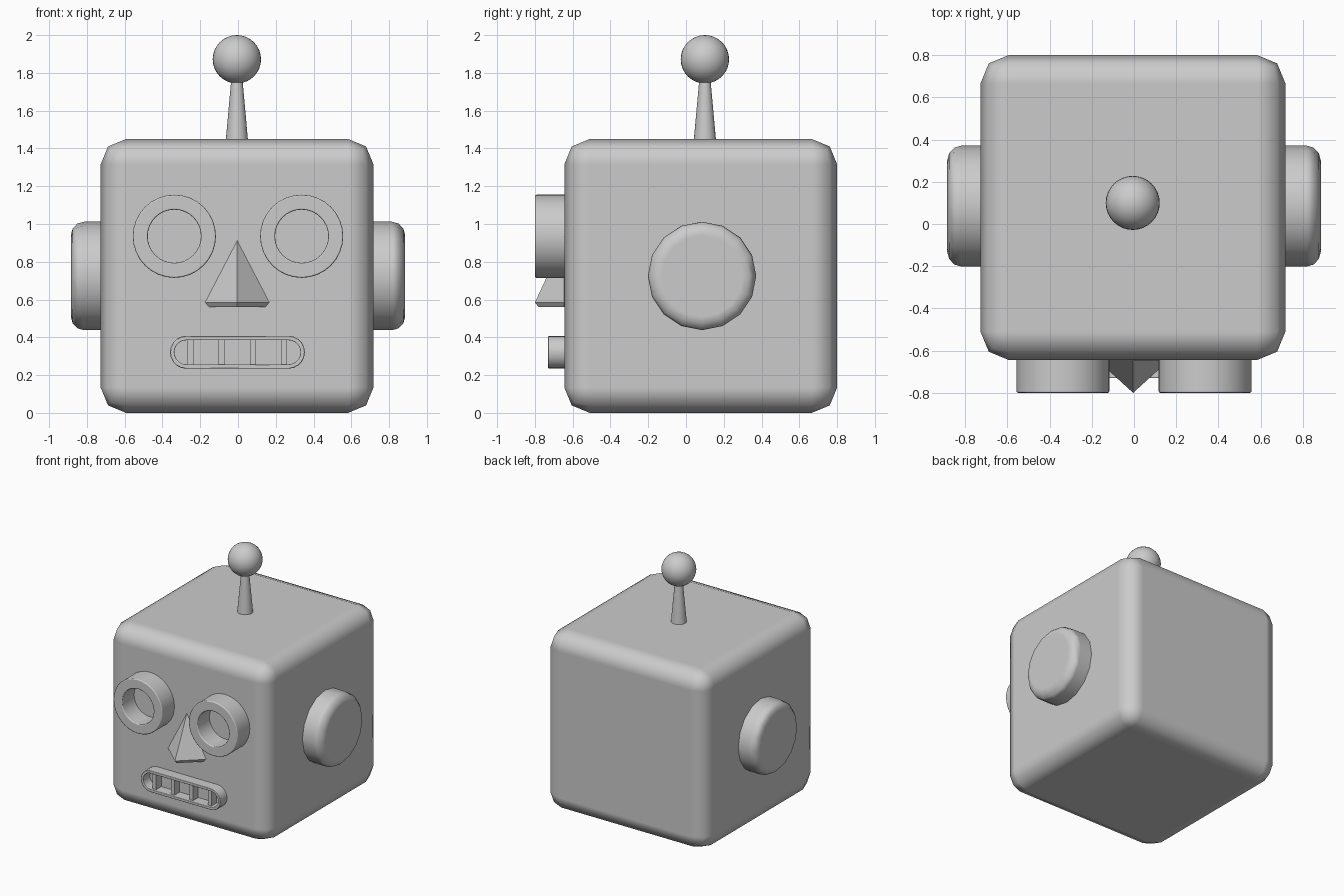
import bpy, bmesh
from math import sin, cos, pi, radians

if "Cube" in bpy.data.objects:
    bpy.data.objects.remove(bpy.data.objects["Cube"])

FACE = -0.645   # y of the front of the head


def finish(obj, name, bevel=0.0, segments=2, angle=60):
    obj.name = name
    bpy.ops.object.select_all(action='DESELECT')
    obj.select_set(True)
    bpy.context.view_layer.objects.active = obj
    bpy.ops.object.transform_apply(location=False, rotation=True, scale=True)
    bpy.ops.object.shade_smooth_by_angle(angle=radians(angle))
    if bevel:
        m = obj.modifiers.new("rounding", 'BEVEL')
        m.width, m.segments = bevel, segments
        m.limit_method, m.angle_limit = 'ANGLE', radians(40)
        m.harden_normals = True
    return obj


def box(name, loc, size, bevel=0.0, segments=2):
    bpy.ops.mesh.primitive_cube_add(size=1, location=loc)
    bpy.context.object.scale = size
    return finish(bpy.context.object, name, bevel, segments)


def stadium(cx, cz, half, r, n):
    """Outline in xz: a circle stretched by a straight run of 2*half."""
    pts = []
    for side in (1, -1):
        for i in range(n + (half > 0)):
            a = pi * i / n - pi / 2
            pts.append((cx + side * (half + r * cos(a)), cz + side * r * sin(a)))
    return pts


def ring(name, cx, cz, half, r_out, r_in, front, back, n=16, bevel=0.008):
    """Hollow frame standing out from the face."""
    bm = bmesh.new()
    loops = []
    for r, y in ((r_out, back), (r_out, front), (r_in, front), (r_in, back)):
        loops.append([bm.verts.new((x, y, z)) for x, z in stadium(cx, cz, half, r, n)])
    count = len(loops[0])
    for k in range(4):
        a, b = loops[k], loops[(k + 1) % 4]
        for i in range(count):
            j = (i + 1) % count
            bm.faces.new((a[i], a[j], b[j], b[i]))
    bmesh.ops.recalc_face_normals(bm, faces=bm.faces)
    me = bpy.data.meshes.new(name)
    bm.to_mesh(me)
    bm.free()
    obj = bpy.data.objects.new(name, me)
    bpy.context.collection.objects.link(obj)
    return finish(obj, name, bevel, 2)


# Head block
box("head", (-0.005, 0.078, 0.725), (1.445, 1.445, 1.45), 0.135, 2)

# Ears
for side, label in ((-1, "left"), (1, "right")):
    bpy.ops.mesh.primitive_cylinder_add(vertices=16, radius=0.287, depth=0.285,
                                        location=(side * 0.7425, 0.085, 0.725),
                                        rotation=(0, pi / 2, 0))
    finish(bpy.context.object, label + "_ear", 0.07, 3)

# Eye rings
for x, label in ((-0.337, "left"), (0.337, "right")):
    ring(label + "_eye", x, 0.935, 0, 0.22, 0.141, -0.80, FACE + 0.02)

# Nose: four-sided pyramid half sunk in the face, with a chamfered foot
bm = bmesh.new()
apex = bm.verts.new((-0.004, FACE - 0.002, 0.912))
rows = []
for z, w, d in ((0.585, 0.17, 0.155), (0.56, 0.148, 0.135)):
    rows.append([bm.verts.new((-0.004 + w * cx, FACE + d * cy, z))
                 for cx, cy in ((1, 0), (0, 1), (-1, 0), (0, -1))])
for i in range(4):
    j = (i + 1) % 4
    bm.faces.new((apex, rows[0][i], rows[0][j]))
    bm.faces.new((rows[0][i], rows[1][i], rows[1][j], rows[0][j]))
bm.faces.new(rows[1])
bmesh.ops.recalc_face_normals(bm, faces=bm.faces)
me = bpy.data.meshes.new("nose")
bm.to_mesh(me)
bm.free()
nose = bpy.data.objects.new("nose", me)
bpy.context.collection.objects.link(nose)
finish(nose, "nose", angle=30)

# Mouth frame and teeth bars
ring("mouth", -0.003, 0.321, 0.27, 0.087, 0.064, -0.73, FACE + 0.02, 10, 0.005)
for i in range(4):
    box("tooth_bar_%d" % (i + 1), (-0.251 + 0.165 * i, -0.66, 0.321), (0.032, 0.10, 0.135))

# Antenna rod and ball
bpy.ops.mesh.primitive_cone_add(vertices=24, radius1=0.06, radius2=0.022, depth=0.42,
                                location=(-0.006, 0.10, 1.64))
finish(bpy.context.object, "antenna_rod")
bpy.ops.mesh.primitive_uv_sphere_add(segments=32, ring_count=16, radius=0.128,
                                     location=(-0.006, 0.10, 1.872))
finish(bpy.context.object, "antenna_ball")
